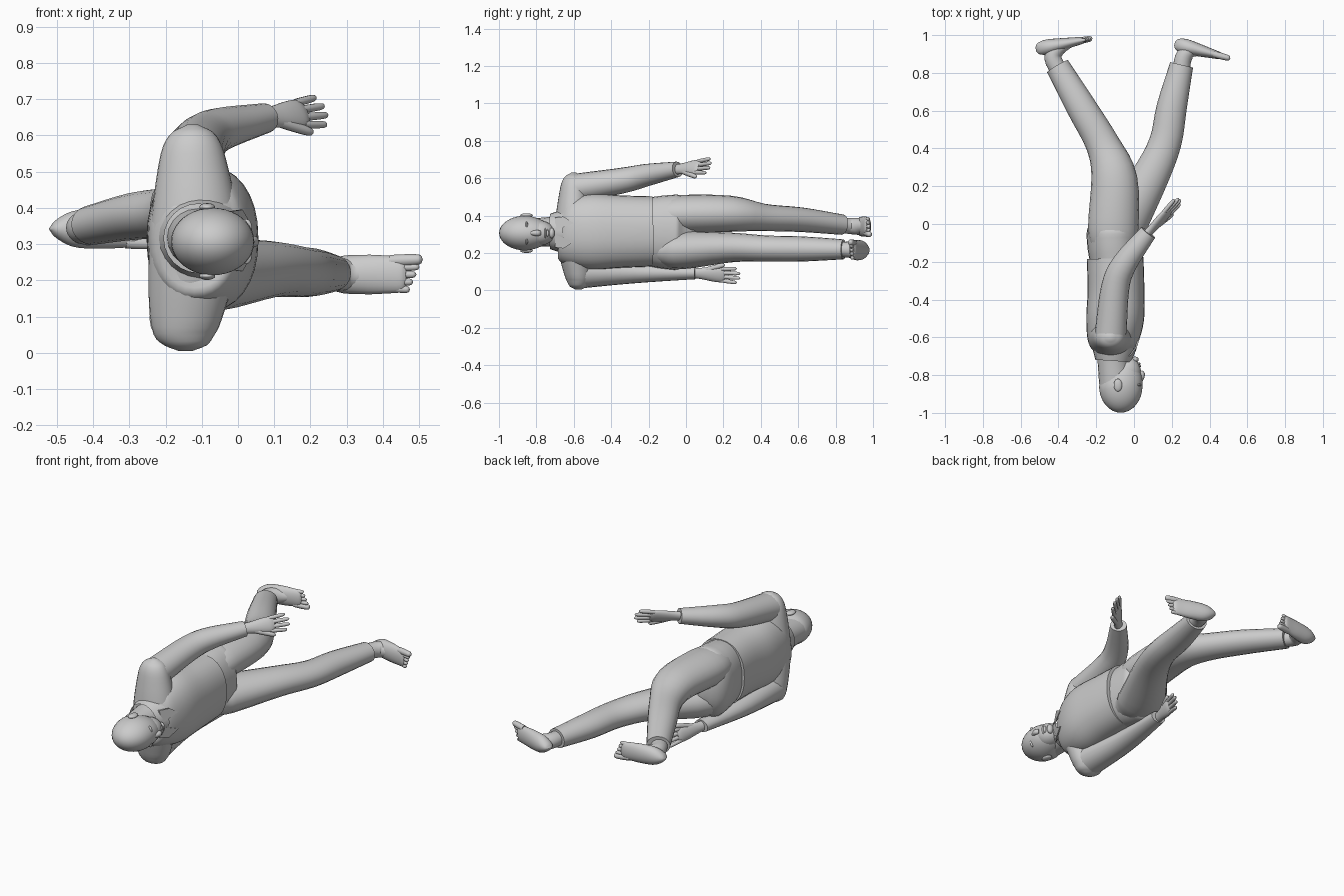
import bpy, bmesh, math
from mathutils import Vector

cube = bpy.data.objects.get("Cube")
if cube:
    bpy.data.objects.remove(cube, do_unlink=True)

grey = bpy.data.materials.new("plain grey")
grey.use_nodes = True
tone = (.6, .6, .6, 1)
grey.diffuse_color = tone
grey.node_tree.nodes["Principled BSDF"].inputs["Base Color"].default_value = tone

UP = Vector((0, 0, 1))
FOOTWARD = Vector((0, 1, 0))


def finish(bm, name):
    """Turn a bmesh into a smooth grey object."""
    bmesh.ops.recalc_face_normals(bm, faces=bm.faces)
    mesh = bpy.data.meshes.new(name)
    bm.to_mesh(mesh)
    bm.free()
    mesh.materials.append(grey)
    part = bpy.data.objects.new(name, mesh)
    bpy.context.collection.objects.link(part)
    bpy.ops.object.select_all(action='DESELECT')
    part.select_set(True)
    bpy.context.view_layer.objects.active = part
    bpy.ops.object.shade_smooth_by_angle(angle=math.radians(50))


def spline(stations, steps):
    """Smooth curve through the stations, each a centre and a radius."""
    points = [Vector(station) for station in stations]
    before = points[0] * 2 - points[1]
    after = points[-1] * 2 - points[-2]
    points = [before] + points + [after]
    result = []
    for a, b, c, d in zip(points, points[1:], points[2:], points[3:]):
        for step in range(steps):
            t = step / steps
            start_pull = (c - a) / 2
            end_pull = (d - b) / 2
            gap = c - b
            bend = gap * 3 - start_pull * 2 - end_pull
            twist = start_pull + end_pull - gap * 2
            result.append(b + (start_pull + (bend + twist * t) * t) * t)
    return result + [points[-2]]


def loft(name, stations, wide=(1, 1), sides=20, steps=4, square=1, capped=True, broad=UP):
    """Skin rings along a path; the ratio along the broad axis blends from end to end."""
    bm = bmesh.new()
    path = spline(stations, steps)
    centres = [station.to_3d() for station in path]
    last = len(path) - 1
    rings = []
    for i, station in enumerate(path):
        along = (centres[min(i + 1, last)] - centres[max(i - 1, 0)]).normalized()
        across = (broad - along * along.dot(broad)).normalized()
        deep = along.cross(across)
        radius = max(station[3], .001)
        ratio = wide[0] + (wide[1] - wide[0]) * i / last
        ring = []
        for k in range(sides):
            angle = math.tau * k / sides
            c, s = [math.copysign(abs(f) ** square, f) for f in (math.cos(angle), math.sin(angle))]
            ring.append(bm.verts.new(centres[i] + (deep * c + across * s * ratio) * radius))
        rings.append(ring)
    for near, far in zip(rings, rings[1:]):
        for k in range(sides):
            bm.faces.new((near[k - 1], near[k], far[k], far[k - 1]))
    if capped:
        bm.faces.new(rings[0])
        bm.faces.new(rings[-1])
    finish(bm, name)


def along_line(start, direction, sections):
    """Stations on a straight line from fraction and radius pairs."""
    return [(*(start + direction * f), radius) for f, radius in sections]


def digit(name, base, tip, radius):
    """Finger or toe with a rounded tip."""
    sections = [(0, radius), (.5, radius), (.9, radius * .8), (1, 0)]
    loft(name, along_line(base, tip - base, sections), sides=10)


def ball(name, centre, size, shape=None):
    """Ellipsoid, with an optional rule that reshapes the unit sphere first."""
    bm = bmesh.new()
    bmesh.ops.create_uvsphere(bm, u_segments=32, v_segments=20, radius=1)
    for vert in bm.verts:
        unit = shape(vert.co) if shape else vert.co
        vert.co = [c + u * s for c, u, s in zip(centre, unit, size)]
    finish(bm, name)


def hand(side, wrist, reach, thumb_side, spread):
    """Flat palm, four fanned fingers and a thumb."""
    wrist, reach, spread = Vector(wrist), Vector(reach), Vector(spread)
    sections = [(-.3, .025), (0, .02), (.3, .02), (.5, .017), (.6, .01)]
    loft(side + "_palm", along_line(wrist, reach, sections), wide=(1, 3), broad=spread)
    for i in range(4):
        fan = i - 1.5
        length = 1 - abs(fan) / 12
        digit(f"{side}_finger_{i + 1}", wrist + reach * .5 + spread * fan * .02,
              wrist + reach * length + spread * fan * .025, .011)
    digit(side + "_thumb", wrist + reach * .1 + spread * thumb_side * .015,
          wrist + reach * .6 + spread * thumb_side * .055, .014)


def foot(side, heel, reach, inner):
    """Foot from heel to toes, the big toe on the inner side."""
    heel, reach = Vector(heel), Vector(reach)
    sections = [(0, .01), (.05, .03), (.2, .04), (.45, .033), (.65, .025), (.8, .019), (.85, .01)]
    loft(side + "_foot", along_line(heel, reach, sections), wide=(.3, 3))
    for i in range(5):
        spread = UP * inner * (2 - i) * .021
        digit(f"{side}_toe_{i + 1}", heel + reach * .7 + spread * .9,
              heel + reach * (1 - i * .03) + spread, .011 if i else .017)


# Head facing +x: skull narrowing downwards, with a separate jaw
def skull(unit):
    low = max(unit.y, 0)
    slim = 1 - low * .1
    return Vector((unit.x * slim + low * .2, unit.y, unit.z * slim))


middle = .307
ball("skull", (-.07, -.857, middle), (.115, .142, .093), skull)
ball("jaw", (-.035, -.785, middle), (.072, .085, .066))
loft("neck", [(-.11, -.62, .32, .09), (-.11, -.72, .315, .083), (-.1, -.84, middle, .085)],
     wide=(1, .9))
loft("nose", [(.025, -.85, middle, .01), (.043, -.8, middle, .015), (.035, -.78, middle, .01)],
     wide=(.8, 1.3), sides=12)
ball("upper_lip", (.028, -.752, middle), (.01, .006, .027))
ball("lower_lip", (.025, -.74, middle), (.01, .007, .022))
ball("chin", (.005, -.718, middle), (.02, .016, .028))
for side, sign in (("left", -1), ("right", 1)):
    ball(side + "_eye", (.018, -.828, middle + sign * .035), (.013, .009, .016))
    ball(side + "_brow", (.023, -.852, middle + sign * .036), (.016, .008, .026))
    ball(side + "_ear", (-.085, -.853, middle + sign * .095), (.022, .034, .011))

# Shirt body, ending in an overlapping hem, and a yoke from shoulder to shoulder
loft("shirt_body", [(-.12, -.69, .32, .05), (-.12, -.67, .32, .1), (-.115, -.62, .315, .133),
                    (-.1, -.5, .315, .153), (-.095, -.35, .315, .15), (-.1, -.18, .316, .15)],
     wide=(1.45, 1.25), sides=32, square=.88)
loft("shirt_yoke", [(-.145, -.575, .005, .02), (-.145, -.575, .03, .07), (-.145, -.575, .1, .1),
                    (-.12, -.6, .31, .125), (-.125, -.6, .52, .095), (-.125, -.6, .6, .065),
                    (-.125, -.6, .63, .015)],
     wide=(.75, .85), sides=28, broad=FOOTWARD)

# Collar: a flared band with two pointed flaps at the front
loft("collar_band", [(-.105, -.65, .316, .12), (-.11, -.725, .316, .095)], sides=24, capped=False)
for side, sign in (("left", -1), ("right", 1)):
    bm = bmesh.new()
    corners = [(-.01, -.7, .01), (-.03, -.7, .08), (.005, -.655, .085), (.025, -.6, .05)]
    flap = bm.faces.new([bm.verts.new((x, y, .31 + sign * z)) for x, y, z in corners])
    raised = bmesh.ops.extrude_face_region(bm, geom=[flap])["geom"]
    for vert in raised:
        if isinstance(vert, bmesh.types.BMVert):
            vert.co.x += .008
    finish(bm, side + "_collar_flap")

# Sleeves
loft("right_sleeve", [(-.125, -.6, .545, .085), (-.1, -.34, .588, .075),
                      (-.05, -.21, .617, .066), (.075, -.045, .648, .046)], wide=(.92, .9))
loft("left_sleeve", [(-.15, -.58, .095, .095), (-.165, -.28, .096, .07),
                     (-.135, .05, .094, .045)], wide=(.9, .75))

# Hands
hand("right", (.09, -.03, .65), (.16, .17, .02), -1, (-.4, .3, 1))
hand("left", (-.13, .07, .092), (.07, .23, -.015), 1, (.3, 0, 1))

# Trousers: the seat, then one loft per leg
loft("trouser_seat", [(-.1, -.21, .315, .13), (-.11, -.1, .312, .138), (-.11, -.02, .31, .13),
                      (-.09, .06, .31, .05)], wide=(1.4, 1.5), sides=28, square=.9)
loft("right_trouser_leg", [(-.11, -.14, .4, .11), (-.11, -.02, .408, .133), (-.105, .24, .41, .122),
                           (-.165, .42, .39, .09), (-.28, .62, .378, .079),
                           (-.405, .835, .352, .064)], wide=(.75, .85))
loft("left_trouser_leg", [(-.1, -.14, .22, .11), (-.07, -.02, .215, .13), (.08, .24, .23, .1),
                          (.165, .43, .224, .086), (.2, .62, .222, .08),
                          (.252, .842, .22, .062)], wide=(.75, .86))

# Ankles curving into the instep, and feet
loft("right_ankle", [(-.39, .8, .35, .045), (-.43, .88, .345, .045), (-.4, .93, .342, .04),
                     (-.33, .96, .342, .02)], wide=(.85, 1.2))
loft("left_ankle", [(.248, .8, .22, .045), (.262, .88, .218, .045), (.3, .92, .216, .04),
                    (.37, .91, .216, .02)], wide=(.85, 1.2))
foot("right", (-.52, .925, .342), (.3, .058, 0), -1)
foot("left", (.215, .955, .216), (.295, -.079, 0), 1)
